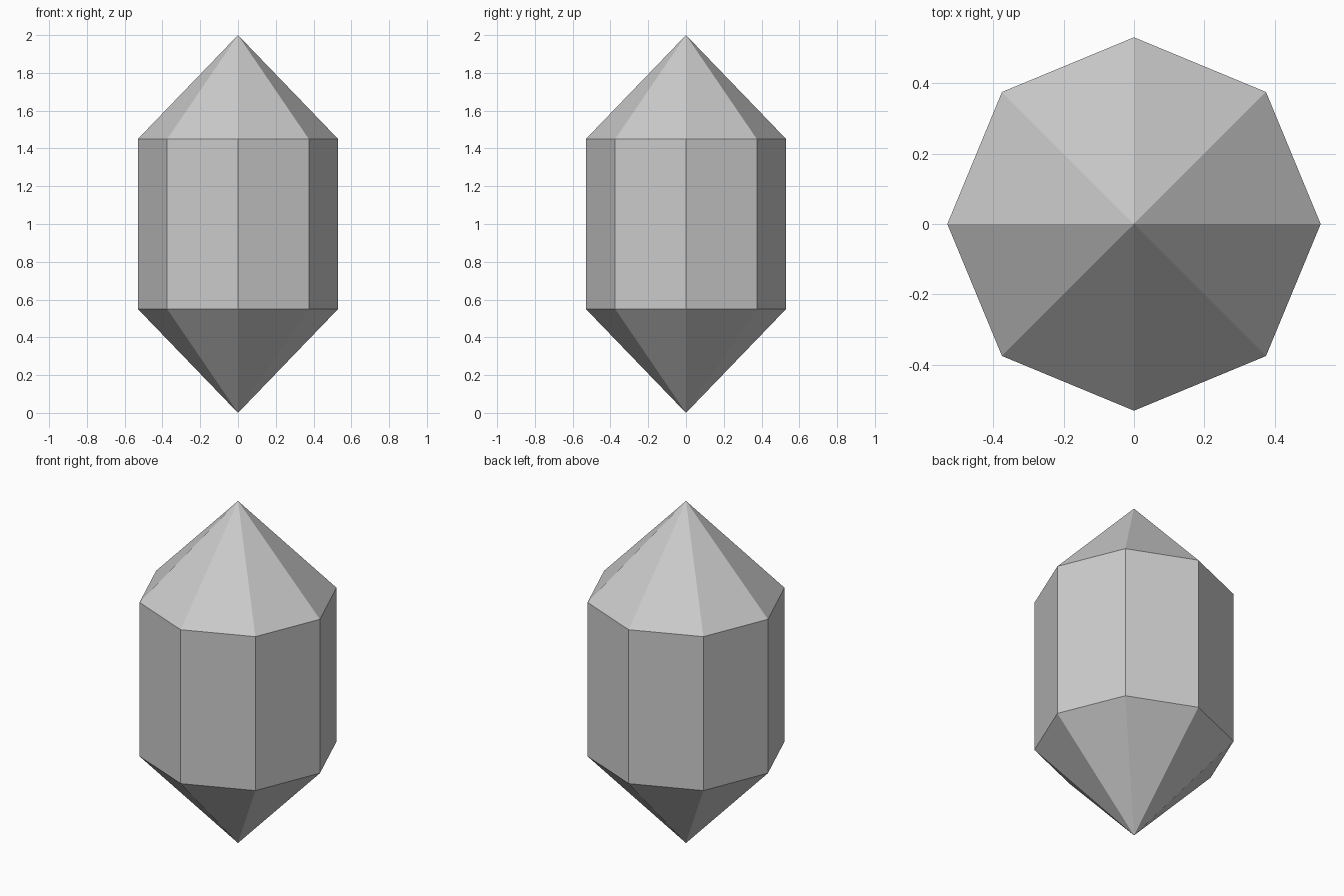
import bpy, bmesh
from math import cos, sin, tau

if "Cube" in bpy.data.objects:
    bpy.data.objects.remove(bpy.data.objects["Cube"])

SIDES = 8
RADIUS = 0.53
HEIGHT = 2.0
LOWER_Z, UPPER_Z = 0.55, 1.45

bm = bmesh.new()


def ring(z):
    return [bm.verts.new((RADIUS * cos(tau * i / SIDES), RADIUS * sin(tau * i / SIDES), z))
            for i in range(SIDES)]


# Two octagonal rings and the two points
lower, upper = ring(LOWER_Z), ring(UPPER_Z)
bottom_tip = bm.verts.new((0, 0, 0))
top_tip = bm.verts.new((0, 0, HEIGHT))

# Lower point, straight sides and upper point
for i in range(SIDES):
    j = (i + 1) % SIDES
    bm.faces.new((bottom_tip, lower[j], lower[i]))
    bm.faces.new((lower[i], lower[j], upper[j], upper[i]))
    bm.faces.new((upper[i], upper[j], top_tip))

mesh = bpy.data.meshes.new("crystal")
bm.to_mesh(mesh)
bm.free()
crystal = bpy.data.objects.new("crystal", mesh)
bpy.context.collection.objects.link(crystal)
